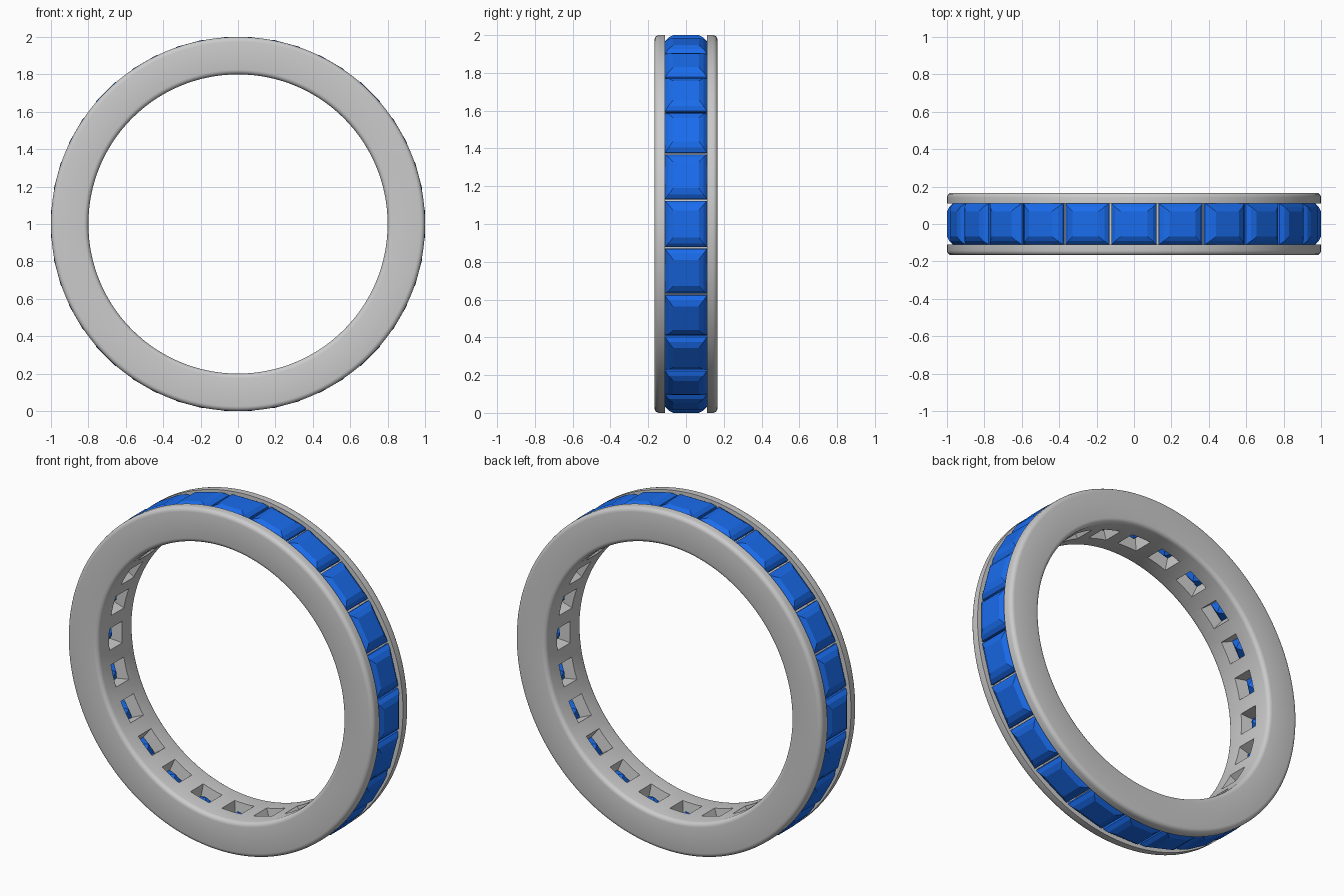
import bpy, bmesh, math
from mathutils import Matrix, Vector

if "Cube" in bpy.data.objects:
    bpy.data.objects.remove(bpy.data.objects["Cube"])

COUNT = 24          # stones around the band
SEGS = 144          # smoothness of the band
CENTRE = Matrix.Translation((0, 0, 1))


def to_mesh(bm, name):
    bmesh.ops.recalc_face_normals(bm, faces=bm.faces[:])
    me = bpy.data.meshes.new(name)
    bm.to_mesh(me)
    bm.free()
    return me


def add_object(me, name):
    ob = bpy.data.objects.new(name, me)
    bpy.context.collection.objects.link(ob)
    return ob


def loft(bm, levels, matrix=Matrix()):
    """Stack rectangles (half x, half y, radius) and cap both ends."""
    rings = []
    for hx, hy, r in levels:
        rings.append([bm.verts.new(matrix @ Vector((sx * hx, sy * hy, r)))
                      for sx, sy in ((-1, -1), (1, -1), (1, 1), (-1, 1))])
    for a, b in zip(rings, rings[1:]):
        for i in range(4):
            j = (i + 1) % 4
            bm.faces.new((a[i], a[j], b[j], b[i]))
    bm.faces.new(rings[0])
    bm.faces.new(rings[-1])


def spot(i):
    return CENTRE @ Matrix.Rotation(2 * math.pi * i / COUNT, 4, 'Y')


# Channel band: half profile (y, radius) with rounded rims, mirrored, revolved
R, W, FLOOR, RAIL = 0.025, 0.167, 0.90, 0.11


def arc(y, r, start):
    return [(y + R * math.cos(math.radians(start + a)),
             r + R * math.sin(math.radians(start + a))) for a in (0, 22.5, 45, 67.5, 90)]


half = arc(W - R, 0.8 + R, -90) + arc(W - R, 1 - R, 0) + [(RAIL, 1.0), (RAIL, FLOOR)]
profile = half + [(-y, r) for y, r in reversed(half)]
bm = bmesh.new()
rings = []
for s in range(SEGS):
    t = 2 * math.pi * s / SEGS
    rings.append([bm.verts.new((r * math.sin(t), y, 1 + r * math.cos(t))) for y, r in profile])
for s in range(SEGS):
    a, b = rings[s], rings[(s + 1) % SEGS]
    for i in range(len(profile)):
        j = (i + 1) % len(profile)
        bm.faces.new((a[i], a[j], b[j], b[i]))
band = add_object(to_mesh(bm, "band"), "band")

# Tapered windows behind each stone
bm = bmesh.new()
for i in range(COUNT):
    loft(bm, [(0.066, 0.062, 0.78), (0.046, 0.044, 0.92)], spot(i))
cutter = add_object(to_mesh(bm, "window_cutter"), "window_cutter")
cutter.hide_render = True
mod = band.modifiers.new("windows", 'BOOLEAN')
mod.operation = 'DIFFERENCE'
mod.solver = 'EXACT'
mod.object = cutter
bpy.context.view_layer.objects.active = band
band.select_set(True)
bpy.ops.object.modifier_apply(modifier=mod.name)
bpy.data.objects.remove(cutter)
bpy.ops.object.shade_smooth_by_angle(angle=math.radians(30))

# Square cut stones: pavilion, girdle, stepped crown, table
blue = bpy.data.materials.new("blue_stone")
blue.diffuse_color = (0.01, 0.15, 0.85, 1)
blue.use_nodes = True
blue.node_tree.nodes["Principled BSDF"].inputs["Base Color"].default_value = blue.diffuse_color
bm = bmesh.new()
loft(bm, [(0.004, 0.004, 0.825), (0.07, 0.064, 0.885), (0.121, 0.11, 0.955),
          (0.121, 0.11, 0.968), (0.102, 0.092, 0.987), (0.072, 0.068, 1.0)])
stone = to_mesh(bm, "stone")
stone.materials.append(blue)
for i in range(COUNT):
    add_object(stone, f"stone_{i + 1}").matrix_world = spot(i)
